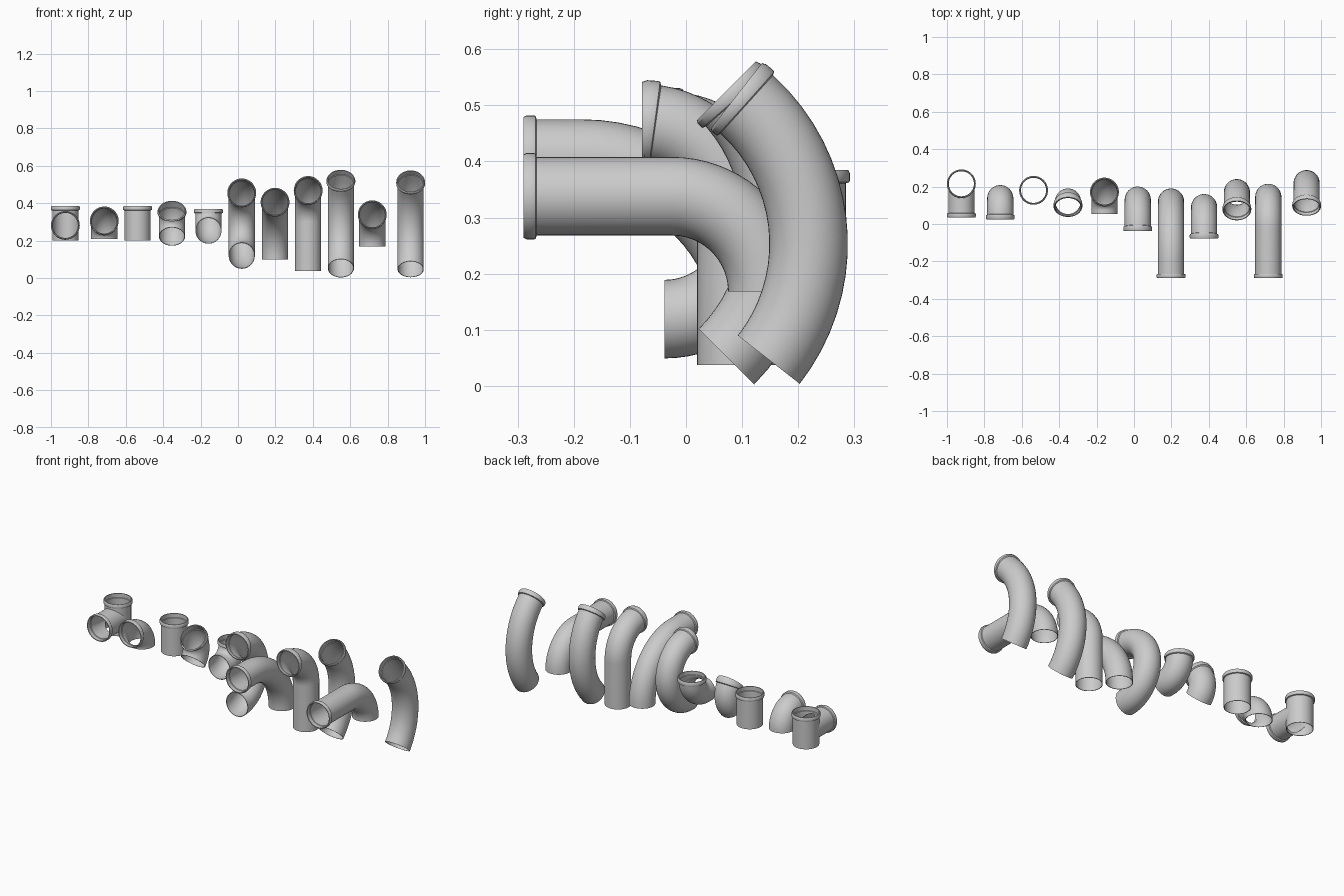
import bpy, bmesh, math
from mathutils import Vector

if "Cube" in bpy.data.objects:
    bpy.data.objects.remove(bpy.data.objects["Cube"])

SIDES = 40
R_OUT, R_IN = 0.07, 0.067           # pipe wall
R_COLLAR, R_SOCKET = 0.077, 0.0697  # collar and its socket bore


def finish(ob):
    bpy.ops.object.select_all(action='DESELECT')
    ob.select_set(True)
    bpy.context.view_layer.objects.active = ob
    bpy.ops.object.shade_smooth_by_angle(angle=math.radians(30))


def fitting(name, x, cy, cz, R, a0, a1, l0, l1):
    """Hollow pipe with collar: straight l0, arc a0..a1 about (cy, cz), straight l1."""
    a0, a1 = math.radians(a0), math.radians(a1)
    arc = R * (a1 - a0)
    L = l0 + arc + l1

    def frame(s):
        t = min(max(s - l0, 0), arc)
        a = a0 + (t / R if R else 0)
        n = Vector((0, math.cos(a), math.sin(a)))
        tan = Vector((0, -math.sin(a), math.cos(a)))
        p = Vector((x, cy, cz)) + n * R + tan * (s - l0 - t)
        return p, n

    # stations along the bend
    n = max(1, round(math.degrees(a1 - a0) / 5)) if arc else 1
    run = sorted({round(v, 5) for v in [0, l0] + [l0 + arc * i / n for i in range(n + 1)]})
    body = [s for s in run if s < L - 0.03]
    prof = [(s, R_OUT) for s in body]
    prof += [(L - .024, R_OUT), (L - .022, R_COLLAR - .001), (L - .019, R_COLLAR),
             (L - .006, R_COLLAR), (L, R_COLLAR - .003), (L, R_SOCKET),
             (L - .024, R_SOCKET), (L - .026, R_IN)]
    prof += [(s, R_IN) for s in reversed(body)]

    bm = bmesh.new()
    rings = []
    for s, r in prof:
        p, nn = frame(s)
        rings.append([bm.verts.new(p + Vector((1, 0, 0)) * r * math.cos(k * math.tau / SIDES)
                                   + nn * r * math.sin(k * math.tau / SIDES))
                      for k in range(SIDES)])
    for i, ra in enumerate(rings):
        rb = rings[(i + 1) % len(rings)]
        for k in range(SIDES):
            j = (k + 1) % SIDES
            bm.faces.new((ra[k], ra[j], rb[j], rb[k]))
    bmesh.ops.recalc_face_normals(bm, faces=bm.faces)
    me = bpy.data.meshes.new(name)
    bm.to_mesh(me)
    bm.free()
    ob = bpy.data.objects.new(name, me)
    bpy.context.collection.objects.link(ob)
    finish(ob)
    return ob


def bore(ob, loc, depth, rot):
    """Cut a round bore through a tee part."""
    bpy.ops.mesh.primitive_cylinder_add(vertices=SIDES, radius=R_IN, depth=depth,
                                        location=loc, rotation=rot)
    cut = bpy.context.object
    cut.hide_render = True
    m = ob.modifiers.new("bore", 'BOOLEAN')
    m.operation, m.object, m.solver = 'DIFFERENCE', cut, 'EXACT'
    bpy.context.view_layer.objects.active = ob
    bpy.ops.object.modifier_apply(modifier=m.name)
    bpy.data.objects.remove(cut)
    finish(ob)


# tee: vertical run plus forward branch
TX, TY, TZ = -0.923, 0.215, 0.281
run = fitting("tee_run", TX, TY, 0.2, 0, 0, 0, 0, 0.185)
branch = fitting("tee_branch", TX, TY, TZ, 0, 90, 90, 0, 0.18)
bore(run, (TX, TY - 0.15, TZ), 0.3, (math.pi / 2, 0, 0))
bore(branch, (TX, TY, TZ), 0.6, (0, 0, 0))

# name, x, arc centre y, z, radius, start angle, end angle, lead-in, lead-out
for spec in [
    ("short_elbow_front", -0.715, 0.041, 0.208, 0.097, 0, 90, 0, 0.016),
    ("straight_coupling", -0.537, 0.18, 0.2, 0, 0, 0, 0, 0.185),
    ("short_elbow_tilted", -0.353, 0.022, 0.291, 0.098, -45, 45, 0, 0),
    ("short_elbow_up", -0.158, 0.073, 0.351, 0.098, -90, 0, 0.02, 0.018),
    ("u_bend", 0.02, -0.038, 0.287, 0.168, -90, 90, 0, 0),
    ("wide_elbow_long_outlet", 0.198, -0.185, 0.1, 0.305, 0, 90, 0, 0.105),
    ("elbow_long_inlet", 0.375, -0.078, 0.3, 0.168, 0, 90, 0.263, 0),
    ("wide_bend_symmetric", 0.55, -0.165, 0.289, 0.335, -45, 45, 0, 0),
    ("elbow_long_outlet", 0.718, -0.025, 0.168, 0.17, 0, 90, 0, 0.265),
    ("wide_bend_rotated", 0.923, -0.1165, 0.253, 0.335, -38, 52, 0, 0),
]:
    fitting(*spec)
